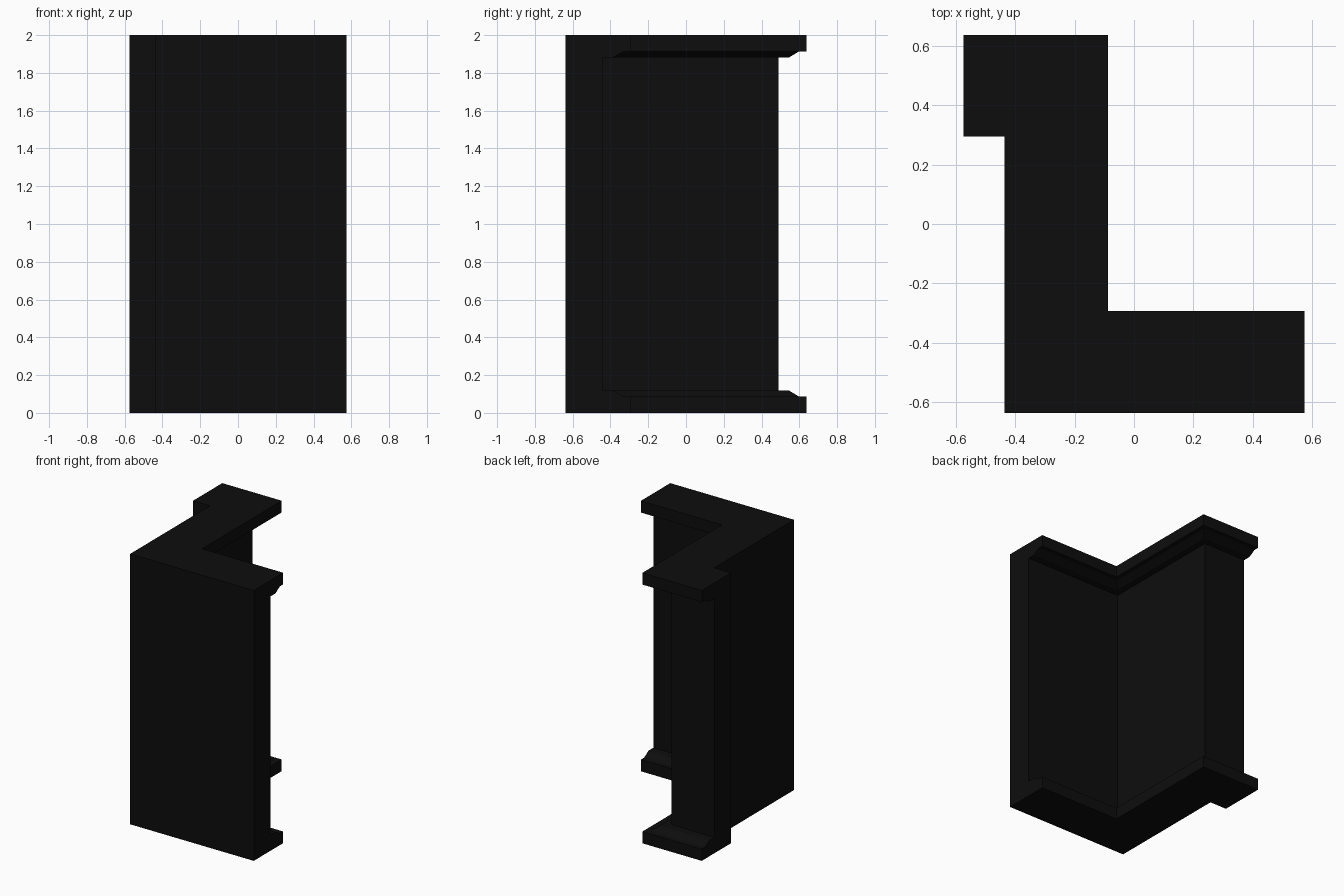
import bpy
import bmesh

cube = bpy.data.objects.get("Cube")
if cube:
    bpy.data.objects.remove(cube, do_unlink=True)


def make_material(name, color):
    mat = bpy.data.materials.new(name)
    mat.use_nodes = True
    mat.diffuse_color = color
    mat.node_tree.nodes["Principled BSDF"].inputs["Base Color"].default_value = color
    return mat


black = make_material("matte black", (0.004, 0.004, 0.004, 1))

HEIGHT = 2.0
# Plan of the stepped wall: the flat rear line and the line of the ledge edge
rear = [(0.575, -0.637), (-0.437, -0.637), (-0.437, 0.295), (-0.575, 0.295)]
edge = [(0.575, -0.293), (-0.088, -0.293), (-0.088, 0.637), (-0.575, 0.637)]
LEDGE_X, LEDGE_Y = 0.135, 0.147     # ledge projection from the wall face

# Moulding section: (share of the ledge projection, height), mirrored top to bottom
base = [(1, 0), (1, 0.086), (0.74, 0.086), (0.38, 0.118), (0, 0.118)]
section = base + [(out, HEIGHT - z) for out, z in reversed(base)]


def sweep_along_wall(name):
    """Sweep the wall section through the corners of the plan, mitred."""
    bm = bmesh.new()
    rings = []
    for i, ((rx, ry), (ex, ey)) in enumerate(zip(rear, edge)):
        inset_x = LEDGE_X if 0 < i < len(rear) - 1 else 0   # square-cut ends
        points = [(rx, ry, 0)]
        points += [(ex - inset_x * (1 - out), ey - LEDGE_Y * (1 - out), z)
                   for out, z in section]
        points.append((rx, ry, HEIGHT))
        rings.append([bm.verts.new(p) for p in points])
    count = len(rings[0])
    for a, b in zip(rings, rings[1:]):
        for j in range(count):
            k = (j + 1) % count
            bm.faces.new((a[j], a[k], b[k], b[j]))
    # End caps
    bm.faces.new(rings[0])
    bm.faces.new(rings[-1][::-1])
    bmesh.ops.recalc_face_normals(bm, faces=bm.faces)
    mesh = bpy.data.meshes.new(name)
    bm.to_mesh(mesh)
    bm.free()
    mesh.materials.append(black)
    obj = bpy.data.objects.new(name, mesh)
    bpy.context.collection.objects.link(obj)
    return obj


# Stepped wall with a moulded ledge along its top and bottom
sweep_along_wall("stepped_wall_with_ledges")
